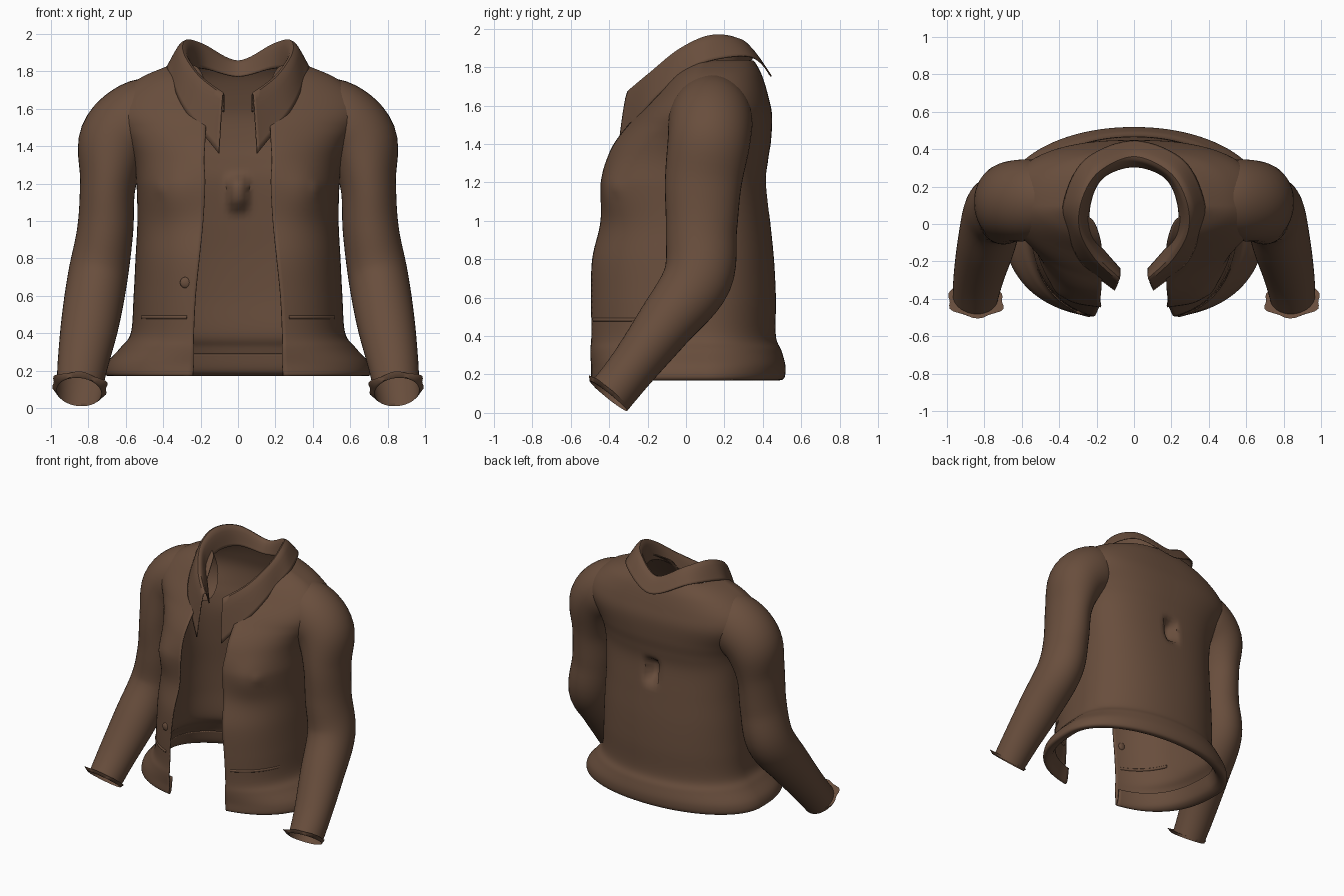
import bpy
import math
from mathutils import Vector

cube = bpy.data.objects.get("Cube")
if cube:
    bpy.data.objects.remove(cube, do_unlink=True)

brown = bpy.data.materials.new("brown cloth")
brown.use_nodes = True
colour = (0.14, 0.076, 0.046, 1)
brown.diffuse_color = colour
brown.node_tree.nodes["Principled BSDF"].inputs["Base Color"].default_value = colour


def spline(points, steps):
    """Smooth curve through points of any dimension."""
    result = []
    last = len(points) - 1
    for i in range(last):
        a, b = points[max(i - 1, 0)], points[i]
        c, d = points[i + 1], points[min(i + 2, last)]
        for k in range(steps):
            t = k / steps
            result.append([
                q + t * ((r - p) / 2 + t * ((2 * p - 5 * q + 4 * r - s) / 2
                                            + t * (3 * q - p - 3 * r + s) / 2))
                for p, q, r, s in zip(a, b, c, d)])
    result.append(list(points[-1]))
    return result


def finish(obj, mirror=False, thickness=0):
    obj.data.materials.append(brown)
    if thickness:
        solid = obj.modifiers.new("Thickness", "SOLIDIFY")
        solid.thickness = thickness
        solid.offset = -1
    if mirror:
        obj.modifiers.new("Mirror", "MIRROR").use_axis[0] = True
    bpy.ops.object.select_all(action="DESELECT")
    obj.select_set(True)
    bpy.context.view_layer.objects.active = obj
    if obj.type == "MESH":
        bpy.ops.object.shade_smooth_by_angle(angle=math.radians(50))
    return obj


def sheet(name, rows, closed=False, **options):
    """Skin equal rows of points with quads."""
    n = len(rows[0])
    faces = []
    for j in range(len(rows) - 1):
        for i in range(n if closed else n - 1):
            k = (i + 1) % n
            faces.append((j * n + i, j * n + k, (j + 1) * n + k, (j + 1) * n + i))
    mesh = bpy.data.meshes.new(name)
    mesh.from_pydata([p for row in rows for p in row], [], faces)
    obj = bpy.data.objects.new(name, mesh)
    bpy.context.collection.objects.link(obj)
    return finish(obj, **options)


def bump(u, v, width, height, power=2):
    return math.exp(-abs(u / width) ** power - abs(v / height) ** power)


# Jacket body: height, half width, front, back, half opening
sections = spline([
    (.29, .60, -.48, .43, .24), (.20, .64, -.49, .45, .24),
    (.18, .70, -.50, .50, .24), (.24, .69, -.50, .51, .235),
    (.32, .62, -.51, .49, .235), (.40, .565, -.51, .46, .235),
    (.60, .55, -.51, .46, .225), (.80, .54, -.50, .45, .205),
    (1.0, .53, -.45, .43, .185), (1.2, .535, -.445, .41, .175),
    (1.32, .55, -.42, .42, .18), (1.42, .59, -.37, .435, .175),
    (1.55, .67, -.26, .44, .17), (1.65, .65, -.17, .42, .17),
    (1.75, .53, -.09, .39, .18), (1.81, .40, -.01, .36, .21),
    (1.83, .33, .02, .345, .25)], 7)
MIDDLE = .1


def front_power(z):
    """Boxy at the waist, rounder towards the shoulders."""
    return 2.6 - .6 * min(1, max(0, (z - 1.2) / .3))


def body_row(section, count=144):
    z, w, front, back, gap = section
    end = math.pi - math.asin((gap / w) ** (front_power(z) / 2))
    row = []
    for i in range(count + 1):
        angle = end * (2 * i / count - 1)
        s, c = math.sin(angle), math.cos(angle)
        power = front_power(z) if c < 0 else 2 + .3 * z
        x = math.copysign(w * abs(s) ** (2 / power), s)
        depth = (back if c > 0 else front) - MIDDLE
        y = MIDDLE + depth * abs(c) ** (2 / power)
        if c < 0:
            y -= .035 * bump(abs(x) - .38, z - 1.15, .13, .14)
            y -= .012 * bump(abs(x) - .41, z - 1.17, .025, .03)
        else:
            y -= .08 * bump(x, z - 1.15, .05, .085, 4)
        row.append((x, y, z))
    return row


sheet("jacket_body", [body_row(s) for s in sections], thickness=.008)


def front_y(x, height):
    z, w, front, back, gap = min(sections, key=lambda s: abs(s[0] - height))
    power = front_power(z)
    return MIDDLE + (front - MIDDLE) * (1 - (abs(x) / w) ** power) ** (1 / power)


# Sleeves: centre x, y, z, half width, half depth
arm = spline([
    (.38, .14, 1.58, .19, .17), (.53, .13, 1.54, .21, .215),
    (.655, .12, 1.42, .20, .215), (.695, .09, 1.20, .15, .20),
    (.71, .08, .95, .15, .185), (.75, .06, .70, .16, .18),
    (.79, -.11, .46, .155, .15), (.83, -.28, .235, .135, .125),
    (.85, -.40, .085, .12, .12)], 6)


def ring(i, flare=0, count=40):
    centre = Vector(arm[i][:3])
    nxt = arm[i + 1] if -1 <= i + 1 < len(arm) and i != -1 and i + 1 else arm[-1]
    if i >= 0:
        nxt = arm[min(i + 1, len(arm) - 1)]
    prev = arm[max(i - 1, 0)] if i >= 0 else arm[i - 1]
    along = (Vector(nxt[:3]) - Vector(prev[:3])).normalized()
    deep = Vector((0, 1, 0))
    deep = (deep - along * deep.dot(along)).normalized()
    wide = deep.cross(along)
    points = []
    for k in range(count):
        angle = math.tau * k / count
        upper = max(0, .7 - math.sin(angle))
        extra = flare * upper * (1 + .3 * math.sin(7 * angle))
        points.append(centre + wide * (arm[i][3] + extra) * math.cos(angle)
                      + deep * (arm[i][4] + extra * .4) * math.sin(angle))
    return points


tip = len(arm) - 1
sheet("sleeve", [ring(i) for i in range(len(arm))], closed=True, mirror=True)

# Turned-up ragged cuffs
sheet("cuff", [ring(tip), ring(tip, .012), ring(tip - 1, .035), ring(tip - 1)],
      closed=True, mirror=True)

# Folded collar: inner, crest and outer points from the nape to the tip
half_collar = [
    ((0, .31, 1.77), (0, .36, 1.85), (0, .44, 1.75)),
    ((.17, .25, 1.81), (.19, .28, 1.94), (.26, .34, 1.85)),
    ((.24, .10, 1.81), (.28, .13, 1.96), (.37, .12, 1.83)),
    ((.23, -.06, 1.75), (.29, -.03, 1.89), (.35, -.03, 1.75)),
    ((.15, -.16, 1.66), (.21, -.18, 1.77), (.28, -.20, 1.59)),
    ((.08, -.24, 1.58), (.08, -.30, 1.67), (.10, -.35, 1.36))]
mirrored = [[(-x, y, z) for x, y, z in column] for column in half_collar[:0:-1]]
edges = [spline([column[e] for column in mirrored + half_collar], 8) for e in range(3)]
sheet("collar", [spline(column, 6) for column in zip(*edges)], thickness=.008)

# Slim pocket welts
welt = bpy.data.curves.new("pocket_welt", "CURVE")
welt.dimensions = "3D"
welt.bevel_depth = .011
welt.use_fill_caps = True
path = welt.splines.new("POLY")
path.points.add(8)
for k, point in enumerate(path.points):
    x = .27 + .03 * k
    point.co = (x, front_y(x, .48) - .004, .485, 1)
pocket = bpy.data.objects.new("pocket_welt", welt)
bpy.context.collection.objects.link(pocket)
finish(pocket, mirror=True)

# Single front button
bpy.ops.mesh.primitive_uv_sphere_add(
    segments=20, ring_count=10, radius=.03, location=(-.28, front_y(.28, .67) - .005, .67))
button = bpy.context.object
button.name = "button"
button.scale.y = .5
finish(button)
